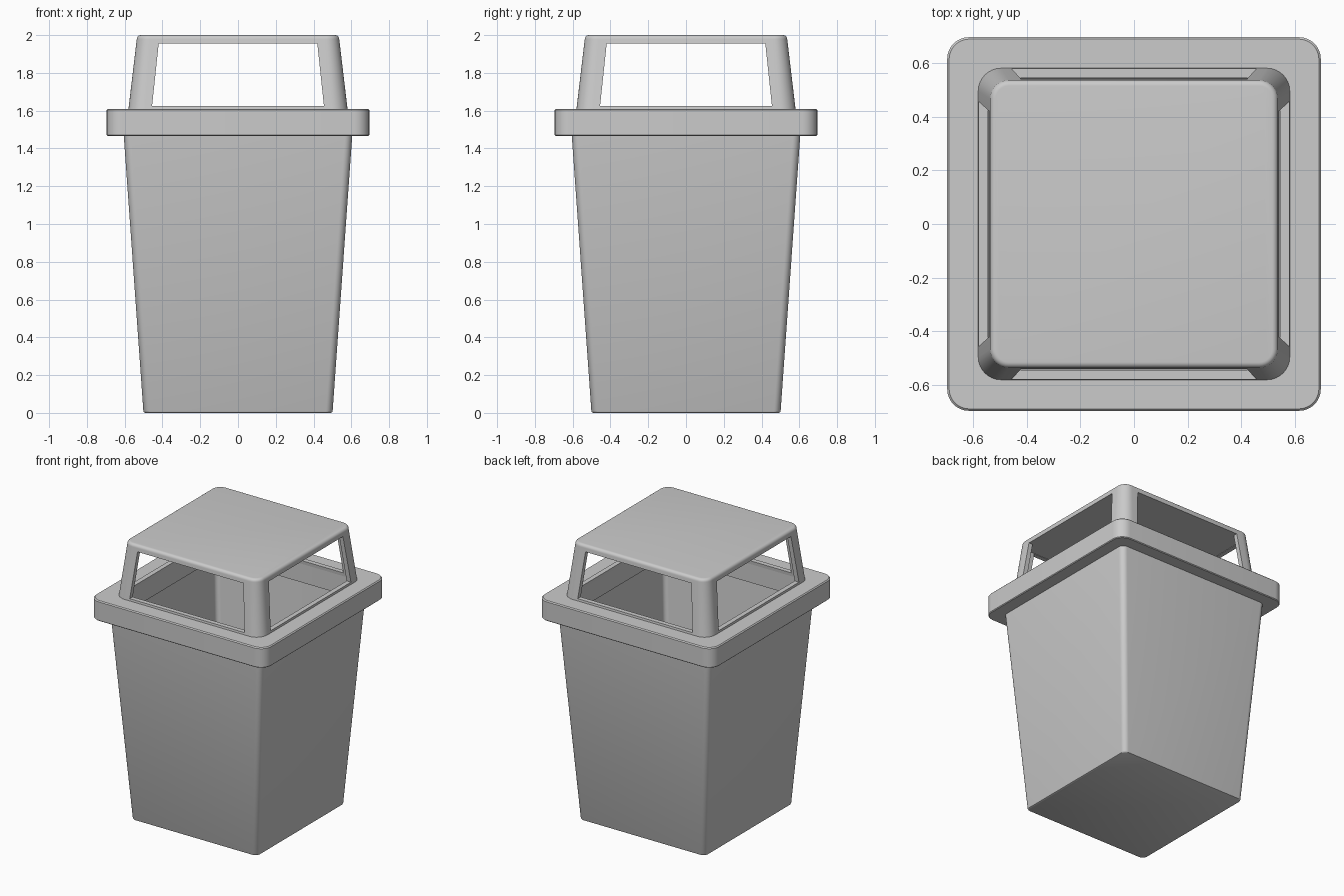
import bpy, bmesh
from math import cos, sin, pi, radians

if "Cube" in bpy.data.objects:
    bpy.data.objects.remove(bpy.data.objects["Cube"])

SEG = 8  # steps per rounded corner


def rounded_ring(bm, half, z, radius):
    """One rounded-square loop of vertices at height z."""
    verts = []
    c = half - radius
    for q, (sx, sy) in enumerate(((1, 1), (-1, 1), (-1, -1), (1, -1))):
        for i in range(SEG + 1):
            a = (q + i / SEG) * pi / 2
            verts.append(bm.verts.new((sx * c + radius * cos(a), sy * c + radius * sin(a), z)))
    return verts


def loft(name, profile, closed=False):
    """Skin (half, z, radius) rings; cap both ends or close into a ring."""
    bm = bmesh.new()
    rings = [rounded_ring(bm, *p) for p in profile]
    pairs = list(zip(rings, rings[1:]))
    if closed:
        pairs.append((rings[-1], rings[0]))
    else:
        bm.faces.new(rings[0])
        bm.faces.new(rings[-1])
    for a, b in pairs:
        n = len(a)
        for i in range(n):
            j = (i + 1) % n
            bm.faces.new((a[i], a[j], b[j], b[i]))
    bmesh.ops.recalc_face_normals(bm, faces=bm.faces)
    mesh = bpy.data.meshes.new(name)
    bm.to_mesh(mesh)
    bm.free()
    obj = bpy.data.objects.new(name, mesh)
    bpy.context.collection.objects.link(obj)
    return obj


def activate(obj):
    bpy.ops.object.select_all(action='DESELECT')
    obj.select_set(True)
    bpy.context.view_layer.objects.active = obj


def window_cutter(along_x):
    """Tapered prism that opens two opposite sides of the lid."""
    bm = bmesh.new()
    section = ((-0.455, 1.625), (0.455, 1.625), (0.42, 1.955), (-0.42, 1.955))
    ends = [[bm.verts.new((d, w, z) if along_x else (w, d, z)) for w, z in section]
            for d in (-1, 1)]
    bm.faces.new(ends[0])
    bm.faces.new(ends[1])
    for i in range(4):
        j = (i + 1) % 4
        bm.faces.new((ends[0][i], ends[0][j], ends[1][j], ends[1][i]))
    bmesh.ops.recalc_face_normals(bm, faces=bm.faces)
    mesh = bpy.data.meshes.new("window_cutter")
    bm.to_mesh(mesh)
    bm.free()
    obj = bpy.data.objects.new("window_cutter", mesh)
    bpy.context.collection.objects.link(obj)
    obj.hide_render = True
    return obj


# Hollow tapered bin body
body = loft("bin_body", [
    (0.492, 0.0, 0.03), (0.498, 0.003, 0.035), (0.501, 0.01, 0.035),
    (0.607, 1.50, 0.04), (0.577, 1.50, 0.03), (0.474, 0.03, 0.03)])

# Overhanging rim
rim = loft("rim", [
    (0.690, 1.465, 0.075), (0.695, 1.470, 0.08), (0.695, 1.603, 0.08),
    (0.688, 1.61, 0.075), (0.55, 1.61, 0.06), (0.55, 1.465, 0.06)], closed=True)

# Lid shell with rounded roof edge
r = 0.022
edge = [(0.536 - r + r * cos(a), 1.998 - r + r * sin(a) + 0.002, 0.07 - r + r * cos(a))
        for a in (radians(15 * k) for k in range(7))]
lid = loft("lid", [(0.55, 1.60, 0.06), (0.581, 1.60, 0.085), (0.578, 1.625, 0.085)]
           + edge[:-1] + [edge[-1]])
hollow = loft("lid_hollow", [(0.552, 1.55, 0.06), (0.508, 1.958, 0.05)])
hollow.hide_render = True

# Hollow the lid and open its four windows
activate(lid)
for cutter in (hollow, window_cutter(True), window_cutter(False)):
    mod = lid.modifiers.new("cut", 'BOOLEAN')
    mod.operation = 'DIFFERENCE'
    mod.solver = 'EXACT'
    mod.object = cutter
    bpy.ops.object.modifier_apply(modifier=mod.name)
    bpy.data.objects.remove(cutter, do_unlink=True)

# Smooth rounded corners, crisp edges
for obj in (body, rim, lid):
    activate(obj)
    bpy.ops.object.shade_smooth_by_angle(angle=radians(35))
